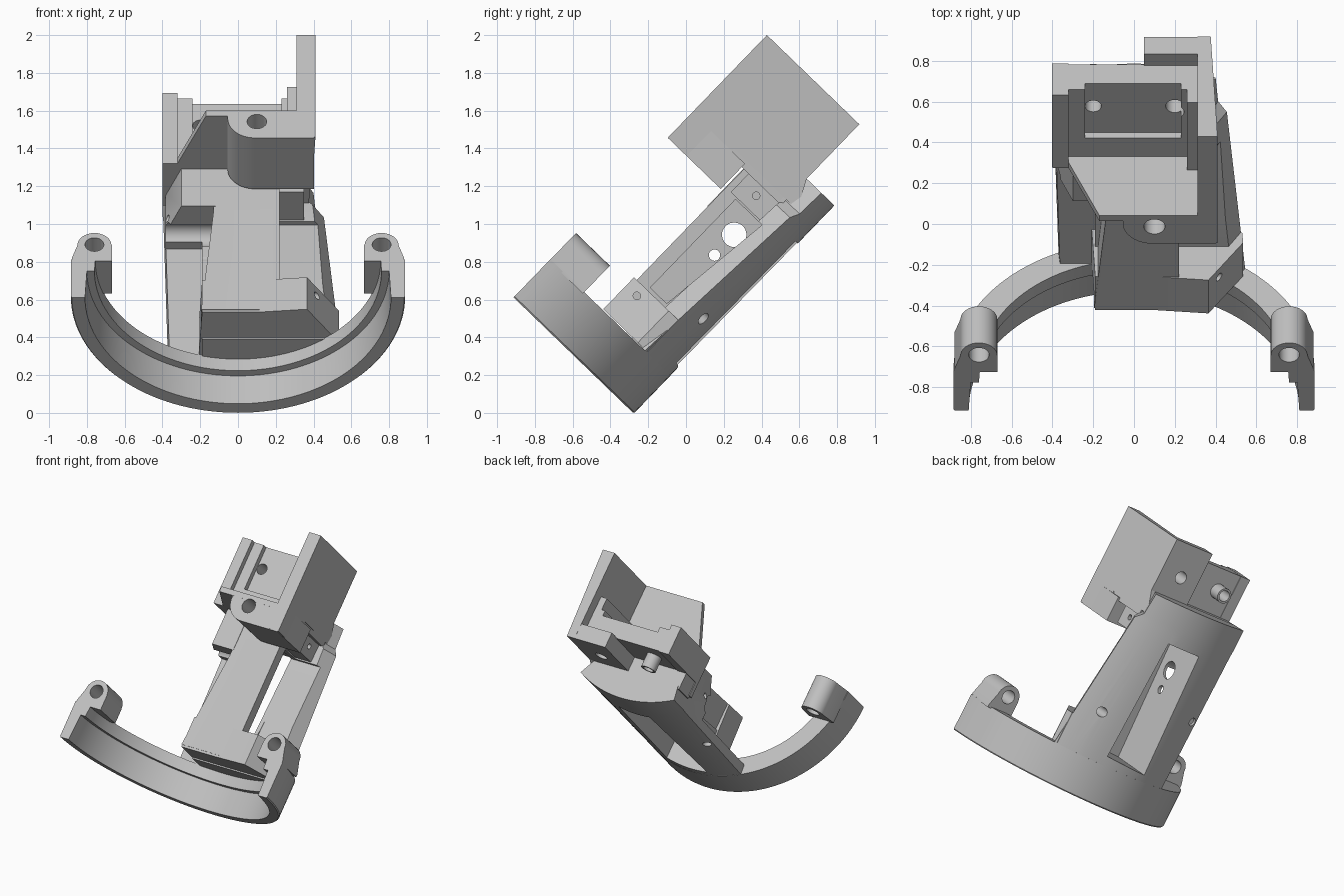
import bpy, bmesh, math
from mathutils import Matrix

old = bpy.data.objects.get("Cube")
if old:
    bpy.data.objects.remove(old, do_unlink=True)

grey = bpy.data.materials.new("light_grey")
grey.use_nodes = True
COLOUR = (0.53, 0.53, 0.53, 1)
grey.diffuse_color = COLOUR
grey.node_tree.nodes["Principled BSDF"].inputs["Base Color"].default_value = COLOUR

R, CENTRE = 0.885, 0.88   # strap radius and height of its axis
# Working frame: x across, y along the arm, z out of the arm


def make(name, rings):
    """Skin a row of equal cross-sections and cap both ends."""
    bm = bmesh.new()
    rows = [[bm.verts.new(p) for p in ring] for ring in rings]
    n = len(rows[0])
    for r, s in zip(rows, rows[1:]):
        for i in range(n):
            j = (i + 1) % n
            bm.faces.new((r[i], r[j], s[j], s[i]))
    bm.faces.new(rows[0])
    bm.faces.new(rows[-1][::-1])
    bmesh.ops.recalc_face_normals(bm, faces=bm.faces)
    me = bpy.data.meshes.new(name)
    bm.to_mesh(me)
    bm.free()
    me.materials.append(grey)
    ob = bpy.data.objects.new(name, me)
    bpy.context.collection.objects.link(ob)
    return ob


def prism(name, pts, axis, lo, hi):
    place = {"x": lambda p, q, t: (t, p, q),
             "y": lambda p, q, t: (p, t, q),
             "z": lambda p, q, t: (p, q, t)}[axis]
    return make(name, [[place(p, q, t) for p, q in pts] for t in (lo, hi)])


def box(name, x0, x1, y0, y1, z0, z1):
    return prism(name, [(x0, y0), (x1, y0), (x1, y1), (x0, y1)], "z", z0, z1)


def arc(cx, cy, r, start, end, n):
    return [(cx + r * math.cos(math.radians(start + (end - start) * i / n)),
             cy + r * math.sin(math.radians(start + (end - start) * i / n)))
            for i in range(n + 1)]


def rod(name, p, q, r, axis, lo, hi):
    return prism(name, arc(p, q, r, 0, 345, 23), axis, lo, hi)


def boolean(ob, others, op):
    for other in others:
        mod = ob.modifiers.new("cut", "BOOLEAN")
        mod.operation, mod.object, mod.solver = op, other, "EXACT"
        bpy.context.view_layer.objects.active = ob
        bpy.ops.object.modifier_apply(modifier=mod.name)
        bpy.data.objects.remove(other, do_unlink=True)
    return ob


# Half-round strap with a stepped inner lip
profile = [(R - 0.006, 0), (0.81, 0), (0.80, 0.195), (0.76, 0.195),
           (0.755, 0.28), (R, 0.28), (R, 0.008)]
strap = make("strap", [[(r * math.cos(t), a, CENTRE + r * math.sin(t)) for r, a in profile]
                       for t in (math.pi * (1 + i / 64) for i in range(65))])
parts = [strap]

# Hinge knobs on the strap ends
for side, label in ((1, "left"), (-1, "right")):
    outline = [(0.668, 0.27), (0.668, 0.385)] + arc(0.76, 0.385, 0.09, 180, 0, 16) + [(0.88, 0.29), (0.88, 0.27)]
    knob = prism(label + "_hinge_knob", [(side * x, a) for x, a in outline], "z", 0.63, 0.879)
    boolean(knob, [rod("bore", side * 0.76, 0.39, 0.05, "z", 0.5, 1)], "DIFFERENCE")
    parts.append(knob)


# Arm: round-backed shell that narrows upwards
def section(a, xl, xr, top):
    under = [xl + (xr - xl) * i / 24 for i in range(25)]
    pts = [(x, a, CENTRE - math.sqrt(0.884 ** 2 - x * x)) for x in under]
    return pts + [(xr - 0.06, a, top), (xl + 0.02, a, top)]


arm = make("arm", [section(0.275, -0.37, 0.545, 0.28), section(1.32, -0.395, 0.455, 0.22),
                   section(1.37, -0.4, 0.412, 0.21), section(1.53, -0.4, 0.4, 0.2)])
boolean(arm, [box("left_hollow", -0.6, -0.19, 0.2, 1.08, 0.15, 0.9)], "DIFFERENCE")
boolean(arm, [
    prism("beam", [(-0.195, 0.302), (0.22, 0.302), (0.22, 1.37), (-0.13, 1.37),
                   (-0.13, 1.02)], "z", 0.1, 0.475),
    prism("lower_lug", [(-0.21, 0.1), (0.53, 0.17), (0.535, 0.24), (0.365, 0.495), (0.1, 0.472), (-0.19, 0.472)],
          "y", 0.285, 0.52),
    box("upper_lug", -0.2, 0.35, 1.2, 1.36, 0.12, 0.44),
    prism("side_lug", [(-0.12, 0.1), (-0.385, 0.1), (-0.385, 0.27), (-0.3, 0.478), (-0.12, 0.478)],
          "y", 1.06, 1.36),
], "UNION")
boolean(arm, [
    prism("window", [(-0.14, 0.33), (0.2, 0.35), (0.17, 1.25), (-0.1, 1.25)], "z", -0.2, 0.4),
    prism("side_opening", [(0.54, 0.274), (1.19, 0.2), (1.19, 0.395), (0.54, 0.395)], "x", 0.1, 0.8),
    rod("cable_hole", 1.05, 0.27, 0.065, "x", -0.6, 0),
    rod("pin_hole", 0.9, 0.27, 0.03, "x", -0.6, 0),
    rod("left_shell_hole", 0.37, 0.617, 0.035, "z", -0.1, 0.2),
    rod("right_shell_hole", -0.34, 0.8, 0.03, "z", -0.1, 0.1),
    rod("lower_screw", 0.46, 0.416, 0.02, "x", 0.3, 0.8),
    rod("upper_screw", 1.279, 0.33, 0.02, "x", 0.25, 0.8),
    rod("side_screw", 1.14, 0.3, 0.02, "x", -0.6, -0.28),
], "DIFFERENCE")
parts.append(arm)

# Head: shelf with a rounded lug, bored through
shelf = prism("head_shelf", [(-0.4, 0.2), (-0.4, 0.52), (-0.32, 0.52), (-0.17, 0.88),
                             (0.405, 0.88), (0.375, 0.2)], "y", 1.335, 1.375)
lug = prism("lug", arc(0.09, 1.32, 0.145, 180, 270, 12) + [(0.403, 1.175), (0.403, 1.36), (-0.055, 1.36)],
            "z", 0.49, 0.879)
boolean(shelf, [lug], "UNION")
boolean(shelf, [rod("lug_bore", 0.1, 1.295, 0.052, "z", 0.55, 1)], "DIFFERENCE")
parts.append(shelf)

# Head: stepped back wall with a shallow recess and two bores
wall = box("head_back_wall", -0.4, 0.32, 1.34, 1.85, 0.31, 0.48)
boolean(wall, [
    box("right_step", -0.401, -0.32, 1.345, 1.851, 0.305, 0.52),
    box("left_step", 0.26, 0.33, 1.345, 1.849, 0.32, 0.57),
    box("rear_block", 0.05, 0.376, 1.35, 1.93, 0.2, 0.316),
    box("rear_foot", -0.395, 0.06, 1.36, 1.525, 0.18, 0.33),
    rod("rear_nub", -0.2, 1.69, 0.055, "z", 0.205, 0.33),
], "UNION")
boolean(wall, [
    box("recess", -0.24, 0.23, 1.505, 2, 0.44, 0.7),
    rod("left_bore", 0.2, 1.69, 0.045, "z", 0, 0.8),
    rod("right_bore", -0.2, 1.69, 0.04, "z", 0, 0.8),
], "DIFFERENCE")
parts.append(wall)

# Head: tall side plate with a leaning outer face and a notched lower edge
plate = [(1.18, 0.88), (1.18, 0.497), (1.375, 0.59), (1.375, 0.12), (1.53, 0.2), (1.931, 0.2), (1.931, 0.88)]
parts.append(make("head_side_plate", [[(0.31, a, b) for a, b in plate],
                                      [(0.366 + 0.05 * b, a, b) for a, b in plate]]))

# Lean the whole mount back and shade it
lean = Matrix.Translation((0, -0.28, 0)) @ Matrix.Rotation(math.radians(46), 4, "X")
for ob in parts:
    ob.data.transform(lean)
    bpy.ops.object.select_all(action="DESELECT")
    ob.select_set(True)
    bpy.context.view_layer.objects.active = ob
    bpy.ops.object.shade_smooth_by_angle(angle=math.radians(25))
